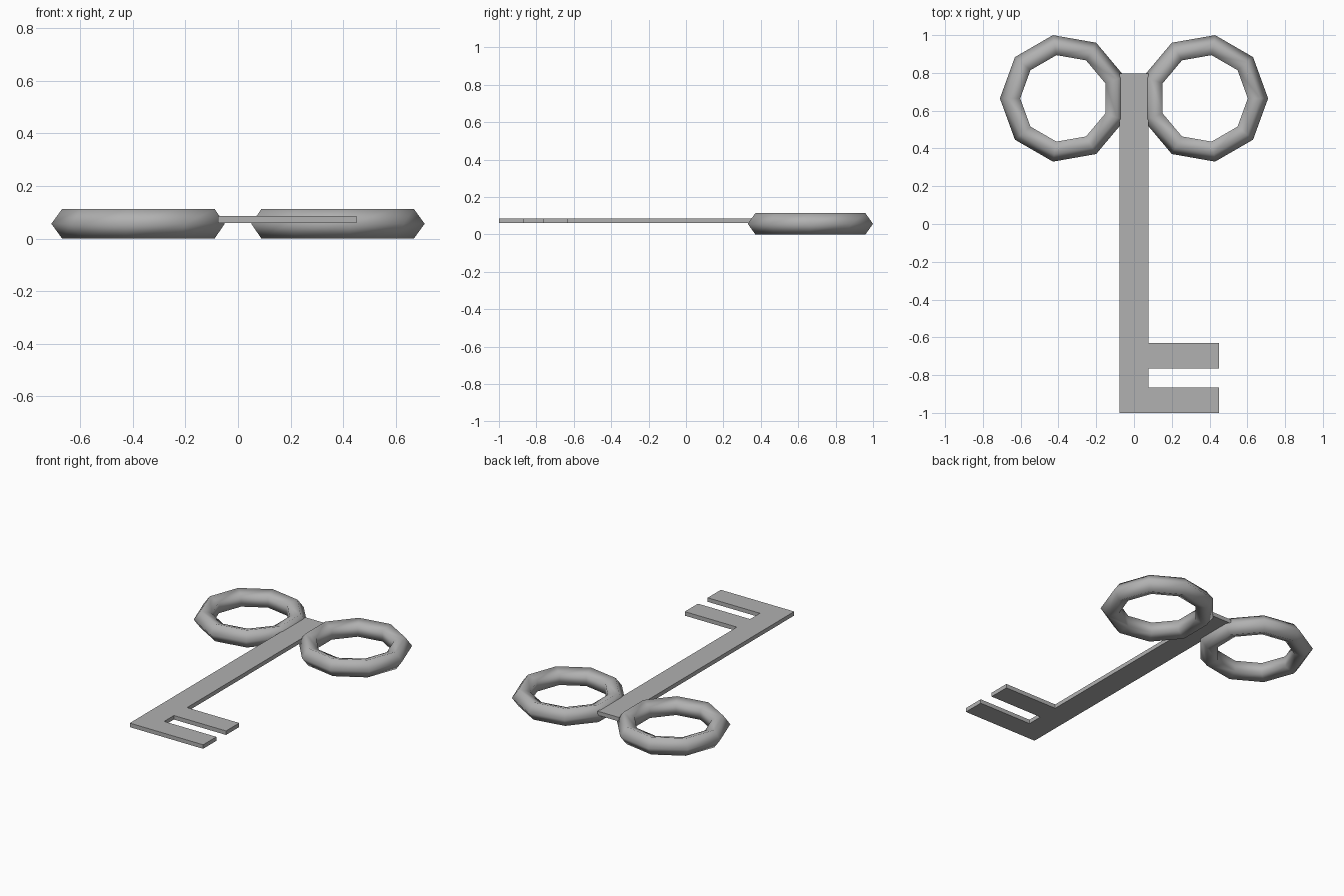
import bpy, bmesh, math

if "Cube" in bpy.data.objects:
    bpy.data.objects.remove(bpy.data.objects["Cube"])

RING_X, RING_Y, RING_Z = 0.37, 0.665, 0.0565
TUBE = 0.0594

# darker grey for all parts
grey = bpy.data.materials.new("dark_grey")
grey.diffuse_color = (0.44, 0.44, 0.44, 1)
grey.use_nodes = True
grey.node_tree.nodes["Principled BSDF"].inputs["Base Color"].default_value = grey.diffuse_color


def handle_ring(name, side):
    # nine-sided ring with a five-sided tube, turned so both mirror each other
    bpy.ops.mesh.primitive_torus_add(
        major_segments=9, minor_segments=5,
        major_radius=0.34 - TUBE, minor_radius=TUBE,
        location=(side * RING_X, RING_Y, RING_Z),
        rotation=(0, 0, 0 if side > 0 else math.pi))
    ring = bpy.context.object
    ring.name = name
    ring.data.materials.append(grey)
    bpy.ops.object.shade_smooth()


def flat_plate(name, outline, z0, z1):
    # extruded outline
    bm = bmesh.new()
    face = bm.faces.new([bm.verts.new((x, y, z0)) for x, y in outline])
    ext = bmesh.ops.extrude_face_region(bm, geom=[face], use_keep_orig=True)
    top = [v for v in ext["geom"] if isinstance(v, bmesh.types.BMVert)]
    bmesh.ops.translate(bm, verts=top, vec=(0, 0, z1 - z0))
    bmesh.ops.recalc_face_normals(bm, faces=bm.faces)
    mesh = bpy.data.meshes.new(name)
    bm.to_mesh(mesh)
    bm.free()
    mesh.materials.append(grey)
    obj = bpy.data.objects.new(name, mesh)
    bpy.context.collection.objects.link(obj)


# two rings of the handle
handle_ring("right_ring", 1)
handle_ring("left_ring", -1)

# shaft with two teeth
W, TOOTH = 0.076, 0.45
flat_plate("shaft_with_teeth", [
    (-W, -1.0), (TOOTH, -1.0), (TOOTH, -0.865), (W, -0.865),
    (W, -0.765), (TOOTH, -0.765), (TOOTH, -0.63), (W, -0.63),
    (W, 0.797), (-W, 0.797)], 0.06, 0.086)
